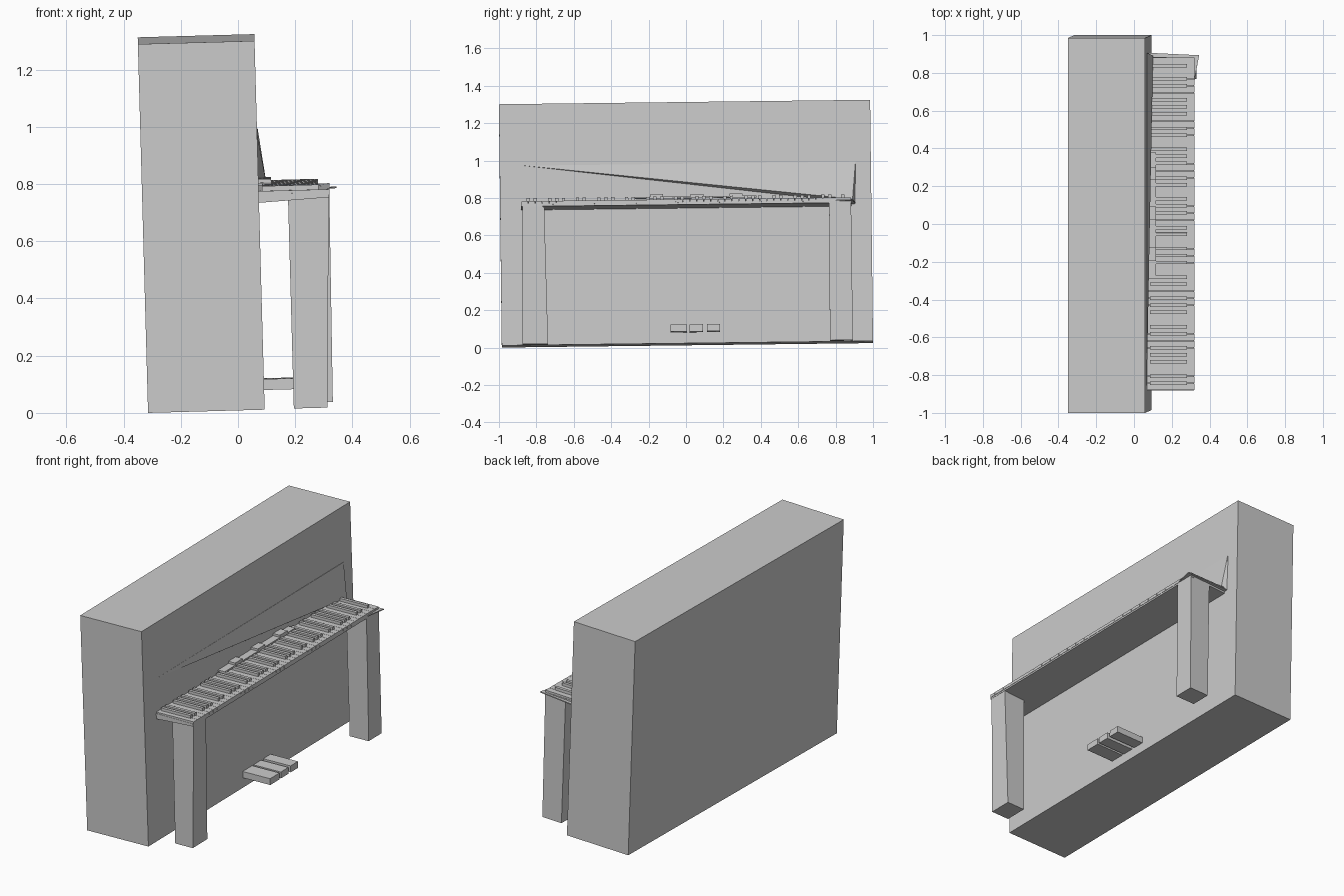
import bpy, bmesh
from mathutils import Matrix, Vector

if "Cube" in bpy.data.objects:
    bpy.data.objects.remove(bpy.data.objects["Cube"])

# The whole instrument leans slightly: build upright, then tilt
TILT = (Matrix.Translation((0, 0.0075, 0.0206))
        @ Matrix.Rotation(-0.0275, 4, 'Y') @ Matrix.Rotation(0.012, 4, 'X'))


def finish(name, bm):
    bmesh.ops.recalc_face_normals(bm, faces=bm.faces)
    bm.transform(TILT)
    me = bpy.data.meshes.new(name)
    bm.to_mesh(me)
    bm.free()
    ob = bpy.data.objects.new(name, me)
    bpy.context.collection.objects.link(ob)
    return ob


def add_box(bm, x0, x1, y0, y1, z0, z1):
    m = Matrix.Translation(((x0 + x1) / 2, (y0 + y1) / 2, (z0 + z1) / 2))
    m = m @ Matrix.Diagonal((x1 - x0, y1 - y0, z1 - z0, 1))
    bmesh.ops.create_cube(bm, size=1, matrix=m)


def boxes(name, *dims):
    bm = bmesh.new()
    for d in dims:
        add_box(bm, *d)
    return finish(name, bm)


def hull(name, pts):
    bm = bmesh.new()
    for p in pts:
        bm.verts.new(Vector(p))
    bmesh.ops.convex_hull(bm, input=bm.verts)
    bmesh.ops.dissolve_limit(bm, angle_limit=0.01, verts=bm.verts, edges=bm.edges)
    return finish(name, bm)


def tapered_leg(name, foot, top, z_top):
    pts = [(x, y, z) for r, z in ((foot, 0), (top, z_top))
           for x in r[:2] for y in r[2:]]
    return hull(name, pts)


# Case
boxes("case", (-0.315, 0.093, -0.9925, 0.9925, 0, 1.29))

# Legs, slightly uneven
tapered_leg("left_leg", (0.195, 0.312, -0.883, -0.745), (0.195, 0.338, -0.873, -0.757), 0.745)
tapered_leg("right_leg", (0.205, 0.332, 0.762, 0.885), (0.205, 0.34, 0.767, 0.884), 0.745)

# Key bed: thinner towards the player
hull("key_bed", [(x, y, z) for y in (-0.88, 0.885)
                 for x, z in ((0.085, 0.722), (0.085, 0.755), (0.339, 0.75), (0.339, 0.735))])

# White keys
W = 0.0375
START = -0.879
boxes("white_keys", *[(0.088, 0.341, START + i * W + 0.0007, START + (i + 1) * W - 0.0007, 0.745, 0.763)
                      for i in range(47)])

# Black keys in groups of two and three
centres = []
for k in range(7):
    c = -0.823 + k * 7 * W
    centres += [c - 0.018, c + 0.018]
    if k < 6:
        centres += [c + 0.133 + d for d in (-0.037, 0, 0.037)]
centres.append(0.84)
boxes("black_keys", *[(0.105, 0.302, c - 0.009, c + 0.009, 0.76, 0.78) for c in centres])

# Felt strip behind the keys with three raised tabs
boxes("key_strip", (0.09, 0.138, -0.29, 0.38, 0.775, 0.784),
      *[(0.09, 0.138, y, y + 0.07, 0.784, 0.797) for y in (-0.19, 0.025, 0.235)])

# Fallboard wedge that sinks into the case at its left end
hull("fallboard", [(0.0935, -0.86, 0.96), (0.0955, 0.91, 0.96), (0.122, 0.892, 0.76),
                   (0.085, 0.908, 0.735), (0.085, 0.908, 0.96), (0.085, -0.86, 0.955)])

# Thin panel at the right end of the keyboard
hull("end_panel", [(x, y, z + d) for x, y, z in
                   ((0.09, 0.908, 0.735), (0.366, 0.895, 0.745), (0.358, 0.86, 0.745),
                    (0.344, 0.78, 0.745), (0.09, 0.86, 0.735)) for d in (0, 0.006)])

# Pedals
boxes("pedals", *[(0.085, 0.275, a, b, 0.058, 0.096)
                  for a, b in ((-0.09, -0.001), (0.012, 0.084), (0.105, 0.175))])
